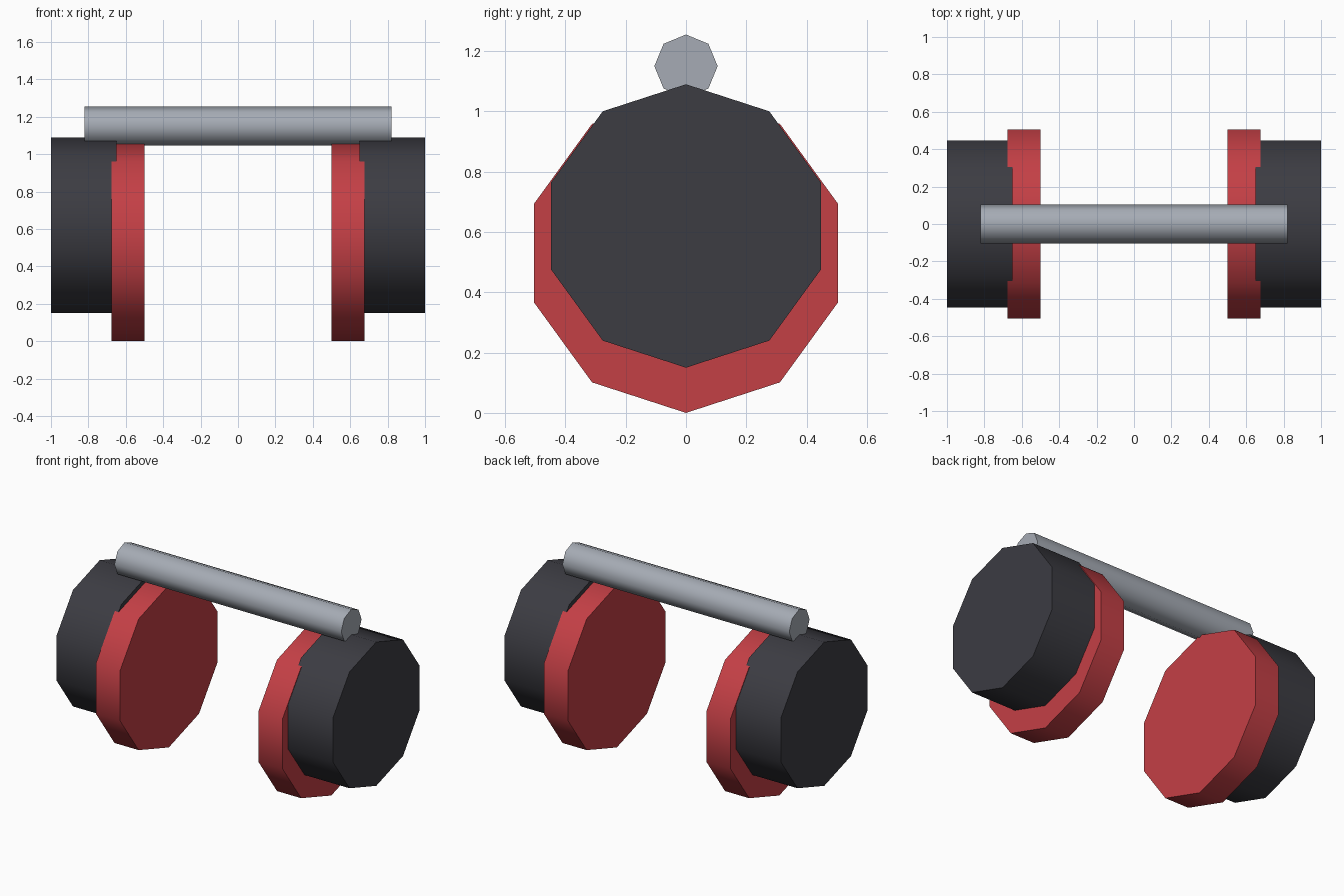
import bpy, bmesh
from math import sin, cos, pi, radians

if "Cube" in bpy.data.objects:
    bpy.data.objects.remove(bpy.data.objects["Cube"])


def material(name, rgb):
    m = bpy.data.materials.new(name)
    m.diffuse_color = (*rgb, 1)
    m.use_nodes = True
    m.node_tree.nodes["Principled BSDF"].inputs["Base Color"].default_value = m.diffuse_color
    return m


def prism(name, x0, x1, z, radius, sides, mat):
    """Closed n-sided prism along x with one corner pointing straight up."""
    bm = bmesh.new()
    rings = [[bm.verts.new((x, radius * sin(2 * pi * i / sides),
                            z + radius * cos(2 * pi * i / sides)))
              for i in range(sides)] for x in (x0, x1)]
    for ring in rings:
        bm.faces.new(ring)
    for i in range(sides):
        j = (i + 1) % sides
        bm.faces.new((rings[0][i], rings[0][j], rings[1][j], rings[1][i]))
    bmesh.ops.recalc_face_normals(bm, faces=bm.faces)
    mesh = bpy.data.meshes.new(name)
    bm.to_mesh(mesh)
    bm.free()
    mesh.materials.append(mat)
    obj = bpy.data.objects.new(name, mesh)
    bpy.context.collection.objects.link(obj)
    # Smooth round the side, sharp at the end caps
    bpy.ops.object.select_all(action='DESELECT')
    obj.select_set(True)
    bpy.context.view_layer.objects.active = obj
    bpy.ops.object.shade_smooth_by_angle(angle=radians(60))
    return obj


red = material("red", (0.55, 0.05, 0.06))
dark = material("dark_grey", (0.045, 0.045, 0.055))
steel = material("steel", (0.38, 0.41, 0.46))

# Inner discs and outer drums, one pair per side
for side, s in (("left", -1), ("right", 1)):
    prism(f"{side}_inner_disc", s * 0.50, s * 0.675, 0.53, 0.53, 10, red)
    prism(f"{side}_outer_drum", s * 0.65, s * 1.00, 0.62, 0.47, 10, dark)

# Bar across the top
prism("top_bar", -0.82, 0.82, 1.15, 0.105, 8, steel)
